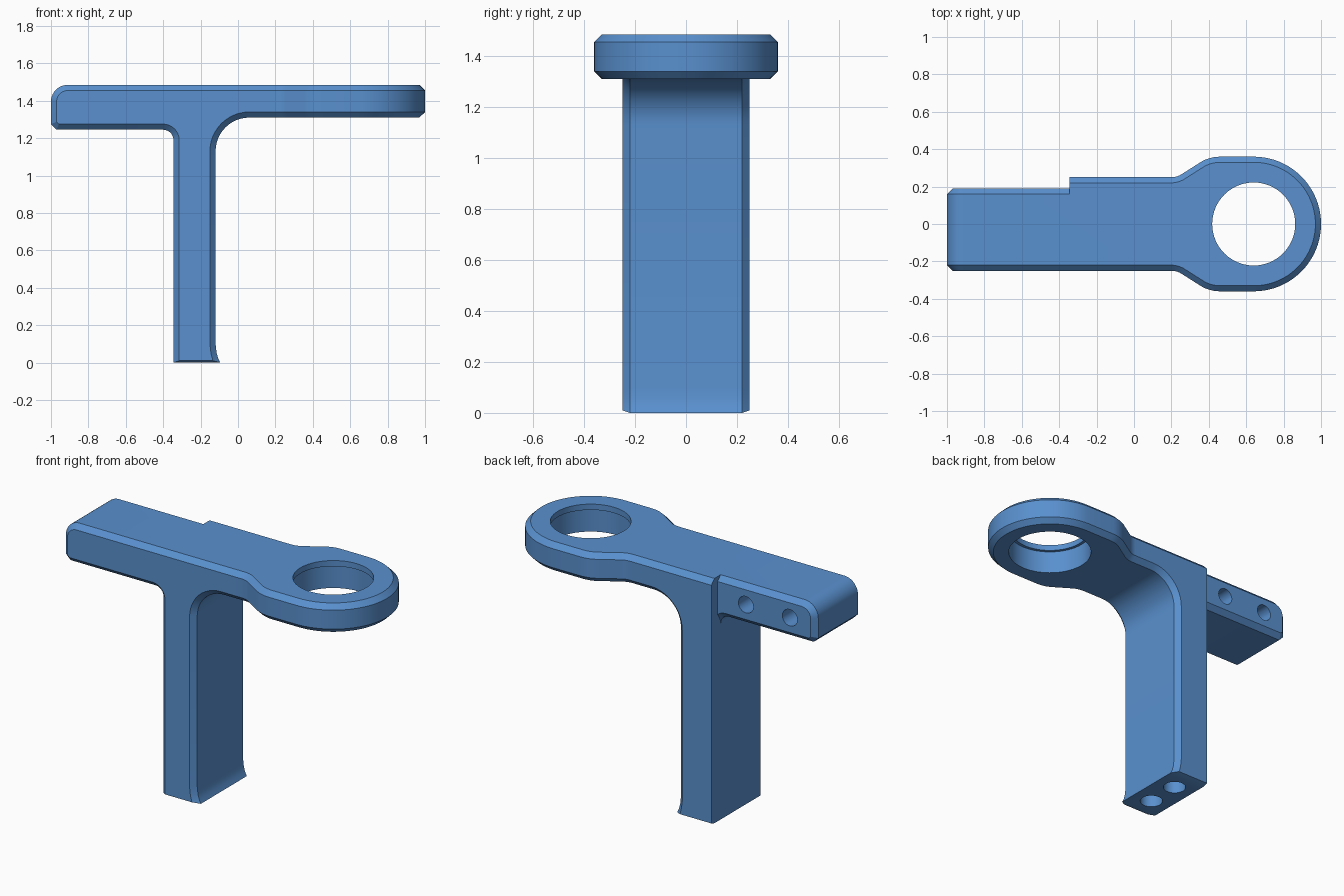
import bpy, bmesh, math
from mathutils import Vector, Matrix

if "Cube" in bpy.data.objects:
    bpy.data.objects.remove(bpy.data.objects["Cube"])

CHAMFER = 0.03
TOP, ARM_BOTTOM, HEAD_BOTTOM = 1.485, 1.245, 1.31
LEG_LEFT, LEG_RIGHT, JOINT = -0.345, -0.12, 0.15

blue = bpy.data.materials.new("blue")
blue.diffuse_color = (0.10, 0.28, 0.62, 1)
blue.use_nodes = True
blue.node_tree.nodes["Principled BSDF"].inputs["Base Color"].default_value = blue.diffuse_color


def arc(cx, cy, r, a0, a1, n=12):
    return [(cx + r * math.cos(math.radians(a0 + (a1 - a0) * i / n)),
             cy + r * math.sin(math.radians(a0 + (a1 - a0) * i / n))) for i in range(n + 1)]


def inset(points, dist):
    """Move each edge of a counter-clockwise outline inward by dist(midpoint)."""
    n = len(points)
    pts = [Vector(p) for p in points]
    norms, ds = [], []
    for i in range(n):
        e = pts[(i + 1) % n] - pts[i]
        norms.append(Vector((-e.y, e.x)).normalized())
        ds.append(dist((pts[i] + pts[(i + 1) % n]) / 2))
    out = []
    for i in range(n):
        a, b, da, db = norms[i - 1], norms[i], ds[i - 1], ds[i]
        if da == db:
            v = (a + b) * da / (1 + a.dot(b))
        else:
            det = a.x * b.y - a.y * b.x
            v = Vector((da * b.y - db * a.y, a.x * db - b.x * da)) / det
        out.append(tuple(pts[i] + v))
    return out


def make_object(name, bm):
    bmesh.ops.recalc_face_normals(bm, faces=bm.faces)
    mesh = bpy.data.meshes.new(name)
    bm.to_mesh(mesh)
    bm.free()
    mesh.materials.append(blue)
    ob = bpy.data.objects.new(name, mesh)
    bpy.context.collection.objects.link(ob)
    return ob


def prism(name, layers, axis):
    """Loft equal-length outlines along y or z; layers are (level, outline)."""
    bm = bmesh.new()
    rings = []
    for level, outline in layers:
        ring = []
        for a, b in outline:
            co = (a, level, b) if axis == "y" else (a, b, level)
            ring.append(bm.verts.new([round(c, 5) for c in co]))
        rings.append(ring)
    n = len(rings[0])
    for r0, r1 in zip(rings, rings[1:]):
        for i in range(n):
            j = (i + 1) % n
            bm.faces.new((r0[i], r0[j], r1[j], r1[i]))
    bm.faces.new(rings[0])
    bm.faces.new(rings[-1])
    return make_object(name, bm)


def cylinder(name, center, r, depth, along_y=False):
    bm = bmesh.new()
    m = Matrix.Translation(center)
    if along_y:
        m = m @ Matrix.Rotation(math.pi / 2, 4, "X")
    bmesh.ops.create_cone(bm, cap_ends=True, segments=64 if r > 0.1 else 32,
                          radius1=r, radius2=r, depth=depth, matrix=m)
    return make_object(name, bm)


def combine(target, other, operation):
    mod = target.modifiers.new("combine", "BOOLEAN")
    mod.operation, mod.solver, mod.object = operation, "EXACT", other
    bpy.context.view_layer.objects.active = target
    bpy.ops.object.modifier_apply(modifier=mod.name)
    bpy.data.objects.remove(other)


# Right side of the leg: flared foot, straight side, large fillet up to the head
right_side = ([(-0.095, 0), (-0.107, 0.025), (-0.115, 0.055), (LEG_RIGHT, 0.1)]
              + arc(0.06, 1.13, 0.18, 180, 90) + [(JOINT, HEAD_BOTTOM), (JOINT, TOP)])

# Left arm with rounded top end, chamfered lower end and a small fillet to the leg
left_arm = (arc(-0.91, TOP - 0.09, 0.09, 90, 180, 10)
            + [(-1, ARM_BOTTOM + 0.03), (-0.97, ARM_BOTTOM)]
            + arc(-0.4, 1.19, 0.055, 90, 0, 8))


def edge_inset(left_flat):
    def dist(m):
        if abs(m.x - JOINT) < 1e-4 or (left_flat and abs(m.x - LEG_LEFT) < 1e-4):
            return 0
        return 0.01 if abs(m.y) < 1e-4 else CHAMFER
    return dist


# Main T shape, narrower at the back
full = [(LEG_LEFT, 0)] + right_side + left_arm
full_in = inset(full, edge_inset(False))
bracket = prism("bracket", [(-0.25, full_in), (-0.22, full), (0.16, full), (0.19, full_in)], "y")

# Thicker back of the leg and right arm
back = [(LEG_LEFT, 0)] + right_side + [(LEG_LEFT, TOP)]
back_in = inset(back, edge_inset(True))
back_part = prism("leg_back", [(0.1, back), (0.22, back), (0.25, back_in)], "y")
combine(bracket, back_part, "UNION")

# Ring head with flared neck
start = 0.12
half = ([(start, -0.25)] + arc(0.2, -0.35, 0.1, 90, 55, 5) + arc(0.46, -0.16, 0.2, 235, 270, 6)
        + arc(0.64, 0, 0.36, -90, 0, 20))
plan = half + [(x, -y) for x, y in reversed(half[:-1])]
plan_in = inset(plan, lambda m: 0 if abs(m.x - start) < 1e-4 else CHAMFER)
head = prism("ring_head", [(HEAD_BOTTOM, plan_in), (HEAD_BOTTOM + CHAMFER, plan),
                           (TOP - CHAMFER, plan), (TOP, plan_in)], "z")
combine(bracket, head, "UNION")

# Ring bore with a thin lip at the top
combine(bracket, cylinder("bore", (0.64, 0, 1.35), 0.222, 0.5), "DIFFERENCE")
combine(bracket, cylinder("counterbore", (0.64, 0, 1.3), 0.24, 0.3), "DIFFERENCE")

# Blind screw holes in the back of the arm and under the foot
for x in (-0.83, -0.535):
    combine(bracket, cylinder("arm_hole", (x, 0.15, 1.365), 0.05, 0.4, True), "DIFFERENCE")
for y in (-0.105, 0.105):
    combine(bracket, cylinder("foot_hole", (-0.22, y, 0), 0.065, 0.5), "DIFFERENCE")

bpy.ops.object.select_all(action="DESELECT")
bracket.select_set(True)
bpy.context.view_layer.objects.active = bracket
bpy.ops.object.shade_smooth_by_angle(angle=math.radians(25))
